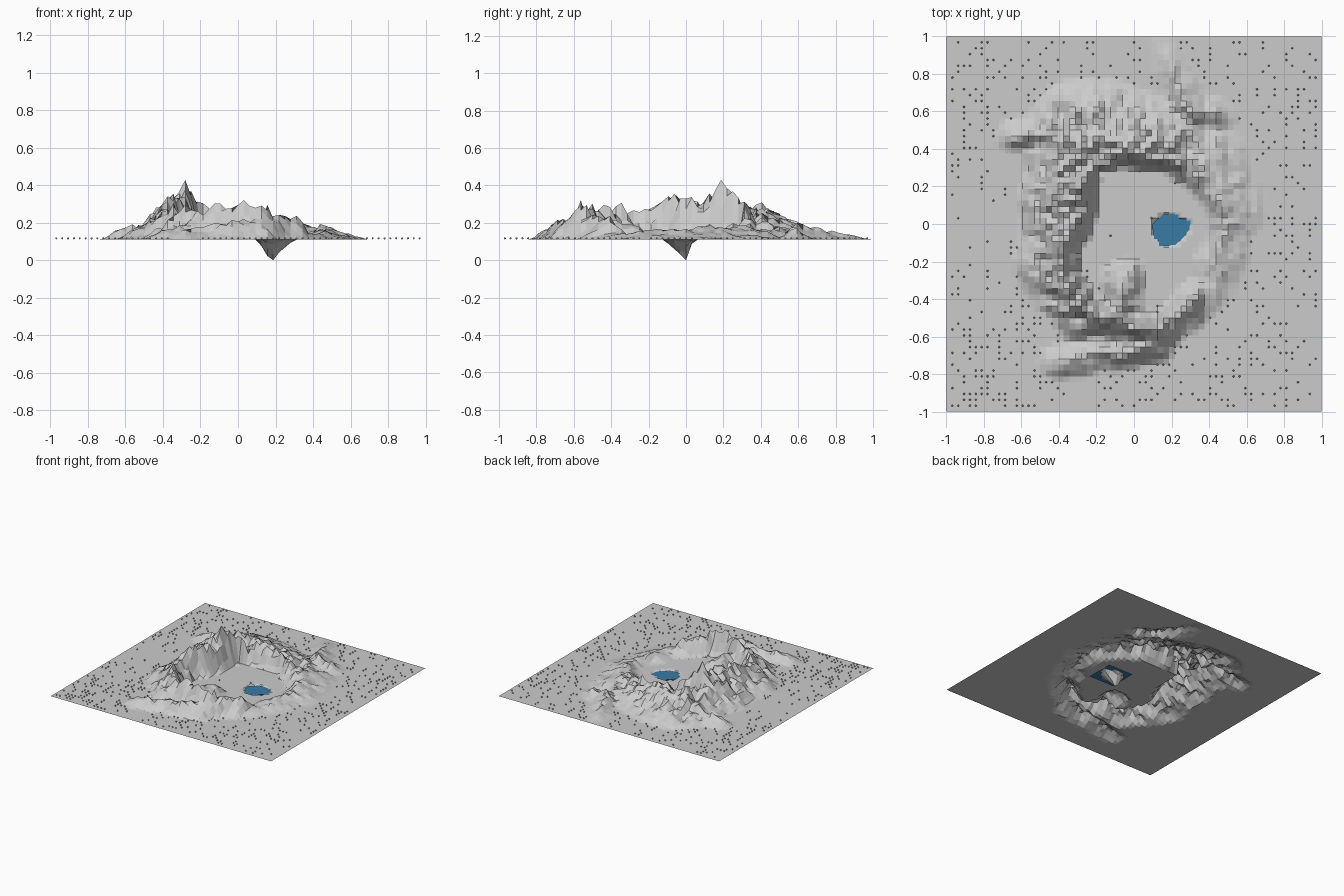
import bpy, bmesh, math, random
from mathutils import Vector, noise

if "Cube" in bpy.data.objects:
    bpy.data.objects.remove(bpy.data.objects["Cube"])

random.seed(4)
N = 64            # cells per side
BASE = 0.11       # level of the flat land
CENTRE = Vector((0.05, -0.05))

# Crest of the ring wall and its spurs: (x, y, height above the flat land)
RING = [(-0.25, 0.42, .19), (-0.27, 0.22, .29), (-0.32, -0.05, .25), (-0.39, -0.25, .19),
        (-0.27, -0.45, .18), (0.11, -0.57, .22), (0.38, -0.33, .06), (0.48, 0.05, .07),
        (0.34, 0.29, .1), (0.04, 0.36, .17)]
SPURS = [[(-0.38, -0.72, .07), (0.1, -0.65, .12)],
         [(0.14, 0.94, .02), (0.33, 0.58, .1), (0.46, 0.58, .07)],
         [(-0.62, 0.46, .08), (-0.34, 0.46, .18)],
         [(-0.05, -0.27, .1), (-0.06, -0.42, .12)]]


def crest(p, line, inner, outer):
    """Height at p of a ridge with different slopes inside and outside the ring."""
    best = 0
    for a, b in zip(line, line[1:]):
        start, run = Vector(a[:2]), Vector(b[:2]) - Vector(a[:2])
        t = min(1, max(0, (p - start).dot(run) / run.length_squared))
        q = start + run * t
        width = outer if (p - CENTRE).length > (q - CENTRE).length else inner
        best = max(best, (a[2] + (b[2] - a[2]) * t) * (1 - (p - q).length / width))
    return best


def land_height(x, y):
    warp = noise.noise_vector((x * 6, y * 6, 3)) * 0.04
    p = Vector((x + warp.x, y + warp.y))
    # the outer slope is long to the north and west, short to the south
    away = (p - CENTRE).normalized()
    outer = 0.25 + 0.11 * away.y - 0.03 * away.x
    h = max([crest(p, RING + RING[:1], 0.08, outer)] + [crest(p, s, 0.1, 0.11) for s in SPURS])
    # gullies and broken rock
    gully = 1 - 1.3 * abs(noise.noise((x * 9, y * 9, 7)))
    rock = 1 + 0.5 * noise.noise((x * 23, y * 23, 1))
    h = max(0, h * (0.35 + 0.7 * gully * rock) - 0.006)
    # lake basin, steep at its west and north rims
    dx = x - 0.17
    r = math.hypot(dx / (0.13 if dx > 0 else 0.065), y / (0.04 if y > 0 else 0.12))
    return BASE + h - BASE * max(0, 1 - r)


def add_object(name, bm):
    mesh = bpy.data.meshes.new(name)
    bm.to_mesh(mesh)
    bm.free()
    ob = bpy.data.objects.new(name, mesh)
    bpy.context.collection.objects.link(ob)
    return ob


# Terrain sheet
bm = bmesh.new()
bmesh.ops.create_grid(bm, x_segments=N, y_segments=N, size=1)
for v in bm.verts:
    v.co.z = land_height(v.co.x, v.co.y)
flat_spots = [v.co.copy() for v in bm.verts
              if abs(v.co.z - BASE) < 1e-4 and max(abs(v.co.x), abs(v.co.y)) < 0.98]
lowest = min(bm.verts, key=lambda v: v.co.z)
lowest.co.z = 0
add_object("terrain", bm)

# Lake surface just under the land
bm = bmesh.new()
bmesh.ops.create_grid(bm, x_segments=1, y_segments=1, size=0.115)
bmesh.ops.translate(bm, vec=(0.2, -0.03, BASE - 0.006), verts=bm.verts)
water = add_object("lake_water", bm)
blue = bpy.data.materials.new("water_blue")
blue.diffuse_color = (0.04, 0.2, 0.38, 1)
blue.use_nodes = True
blue.node_tree.nodes["Principled BSDF"].inputs["Base Color"].default_value = blue.diffuse_color
water.data.materials.append(blue)

# Tiny shrubs scattered on the flat land, in loose clumps
bm = bmesh.new()
for p in flat_spots:
    inside = (p - Vector((0.1, 0, p.z))).length < 0.42
    chance = 0.03 if inside else 0.22 + 0.25 * noise.noise((p.x * 2, p.y * 2, 5))
    if random.random() < chance:
        made = bmesh.ops.create_icosphere(bm, subdivisions=1, radius=0.006)
        bmesh.ops.translate(bm, vec=p + Vector((0, 0, 0.007)), verts=made["verts"])
add_object("shrubs", bm)
